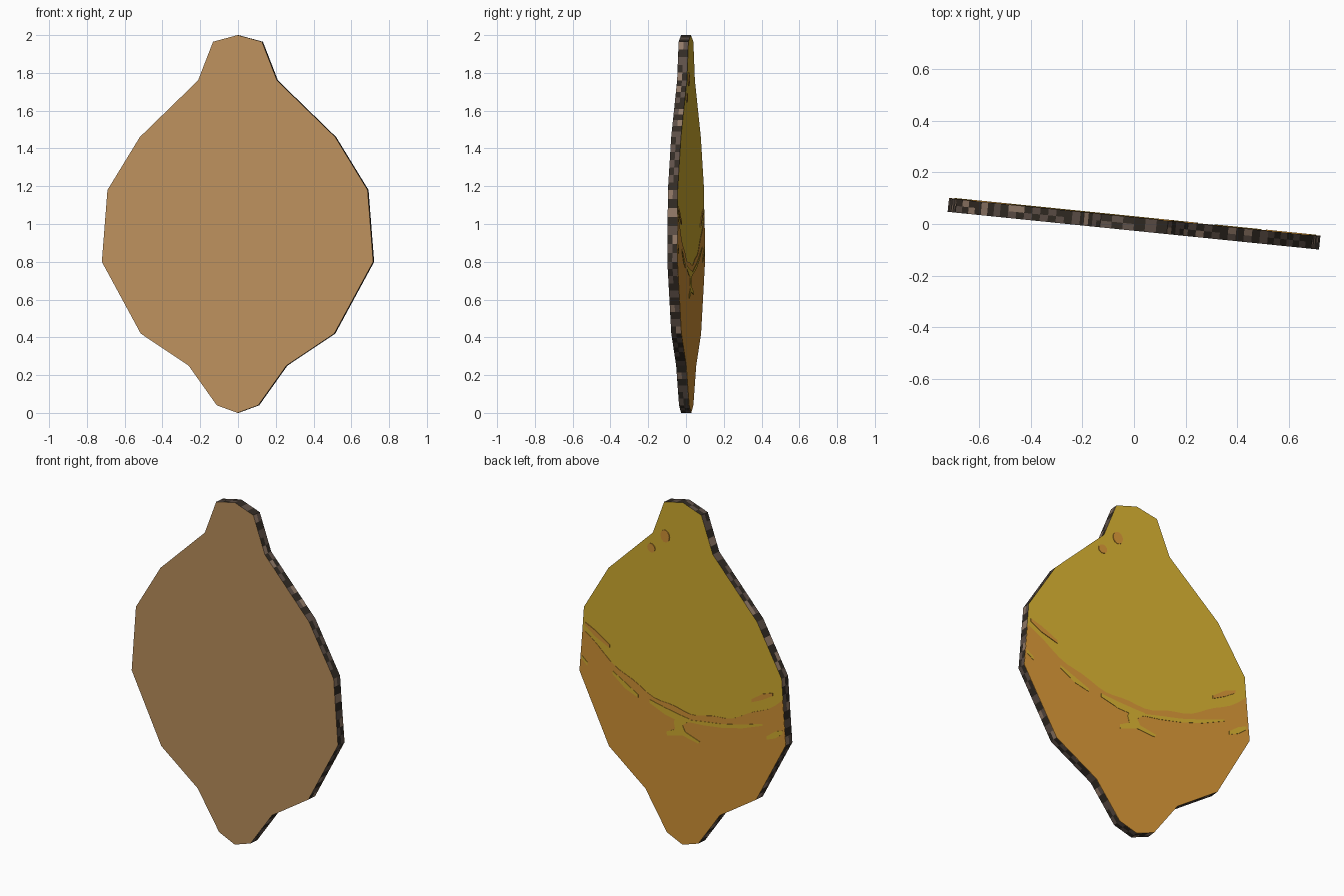
import bpy, bmesh, math, random
from mathutils import Vector

if "Cube" in bpy.data.objects:
    bpy.data.objects.remove(bpy.data.objects["Cube"])

random.seed(4)
T = 0.026                       # half thickness of the board
TURN = math.radians(-5.8)       # slight turn about the upright axis


def material(name, r, g, b):
    def lin(c):
        c /= 255
        return c / 12.92 if c <= 0.04045 else ((c + 0.055) / 1.055) ** 2.4
    m = bpy.data.materials.new(name)
    m.diffuse_color = (lin(r), lin(g), lin(b), 1)
    m.use_nodes = True
    m.node_tree.nodes["Principled BSDF"].inputs["Base Color"].default_value = m.diffuse_color
    return m


TAN = material("tan front", 189, 145, 93)
YELLOW = material("lemon yellow", 211, 174, 49)
ORANGE = material("ripe orange", 211, 148, 54)
DARK = material("dark bark", 50, 43, 36)
MID = material("grey brown bark", 94, 80, 72)
LIGHT = material("pale bark", 146, 122, 104)


def finish(bm, name, mats):
    bmesh.ops.recalc_face_normals(bm, faces=bm.faces)
    me = bpy.data.meshes.new(name)
    bm.to_mesh(me)
    bm.free()
    for m in mats:
        me.materials.append(m)
    ob = bpy.data.objects.new(name, me)
    ob.rotation_euler.z = TURN
    bpy.context.collection.objects.link(ob)
    return ob


# Lemon outline: right half from top to bottom, then mirrored
half = [(0, 2.0), (.13, 1.965), (.21, 1.76), (.52, 1.46), (.692, 1.18),
        (.722, .8), (.515, .42), (.26, .25), (.11, .04), (0, 0)]
outline = half + [(-x, z) for x, z in half[-2:0:-1]]

# Board: flat front and back, rim split into small cells for the mottled bark
ring = []
for i, a in enumerate(outline):
    a, b = Vector(a), Vector(outline[(i + 1) % len(outline)])
    n = max(2, round((b - a).length / 0.045))
    ring += [a.lerp(b, k / n) for k in range(n)]
bm = bmesh.new()
rows = [[bm.verts.new((p.x, y, p.y)) for p in ring] for y in (-T, 0, T)]
bm.faces.new(rows[0]).material_index = 0
bm.faces.new(rows[2]).material_index = 1
N = len(ring)
for r in range(2):
    for i in range(N):
        j = (i + 1) % N
        f = bm.faces.new((rows[r][i], rows[r][j], rows[r + 1][j], rows[r + 1][i]))
        dark = (i + r * (i // 6 % 2)) % 2 == 0
        f.material_index = 2 if dark else (4 if random.random() < 0.2 else 3)
finish(bm, "lemon_board", [TAN, YELLOW, DARK, MID, LIGHT])


# Painted plates on the back
def plate(name, polys, mat, height):
    bm = bmesh.new()
    for poly in polys:
        lo = [bm.verts.new((x, T - 0.001, z)) for x, z in poly]
        hi = [bm.verts.new((x, T + height, z)) for x, z in poly]
        bm.faces.new(lo)
        bm.faces.new(hi)
        for i in range(len(poly)):
            j = (i + 1) % len(poly)
            bm.faces.new((lo[i], lo[j], hi[j], hi[i]))
    return finish(bm, name, [mat])


def stroke(pts, w):
    """Brush stroke along a path, thinner at both ends."""
    top, low = [], []
    for i, (x, z) in enumerate(pts):
        k = w / 2 * (0.5 if i in (0, len(pts) - 1) else 1)
        top.append((x, z + k))
        low.append((x, z - k))
    return top + low[::-1]


def disc(x, z, rx, rz, n=14):
    return [(x + rx * math.cos(2 * math.pi * i / n),
             z + rz * math.sin(2 * math.pi * i / n)) for i in range(n)]


# Orange lower part, bounded above by a sagging curve
lower = [p for p in outline if p[1] < 1.06]
curve = [(x, .785 + .55 * x * x + .008 * math.sin(23 * x))
         for x in [-.7 + .05 * i for i in range(29)]]
plate("orange_bottom", [lower + curve], ORANGE, 0.002)

# Yellow streaks inside the orange
plate("yellow_streaks", [
    stroke([(.49, .86), (.40, .81), (.31, .775)], .035),
    stroke([(.23, .77), (.12, .745), (.02, .735), (-.05, .74)], .04),
    stroke([(-.03, .735), (-.15, .755), (-.28, .78), (-.42, .82), (-.56, .872)], .022),
    [(.04, .75), (-.06, .745), (.0, .70), (-.02, .665), (-.122, .64),
     (-.11, .625), (.0, .64), (.108, .605), (.11, .63), (.05, .66), (.06, .70)],
    stroke([(-.59, .805), (-.65, .84), (-.70, .87)], .04),
    stroke([(.705, .885), (.665, .855)], .04),
], YELLOW, 0.004)

# Orange streaks and spots on the yellow
plate("orange_marks", [
    stroke([(-.485, .99), (-.56, 1.035), (-.63, 1.07)], .035),
    stroke([(.68, 1.085), (.61, 1.05), (.51, 1.005)], .035),
    disc(.122, 1.767, .031, .036),
    disc(.219, 1.669, .027, .026),
], ORANGE, 0.004)
